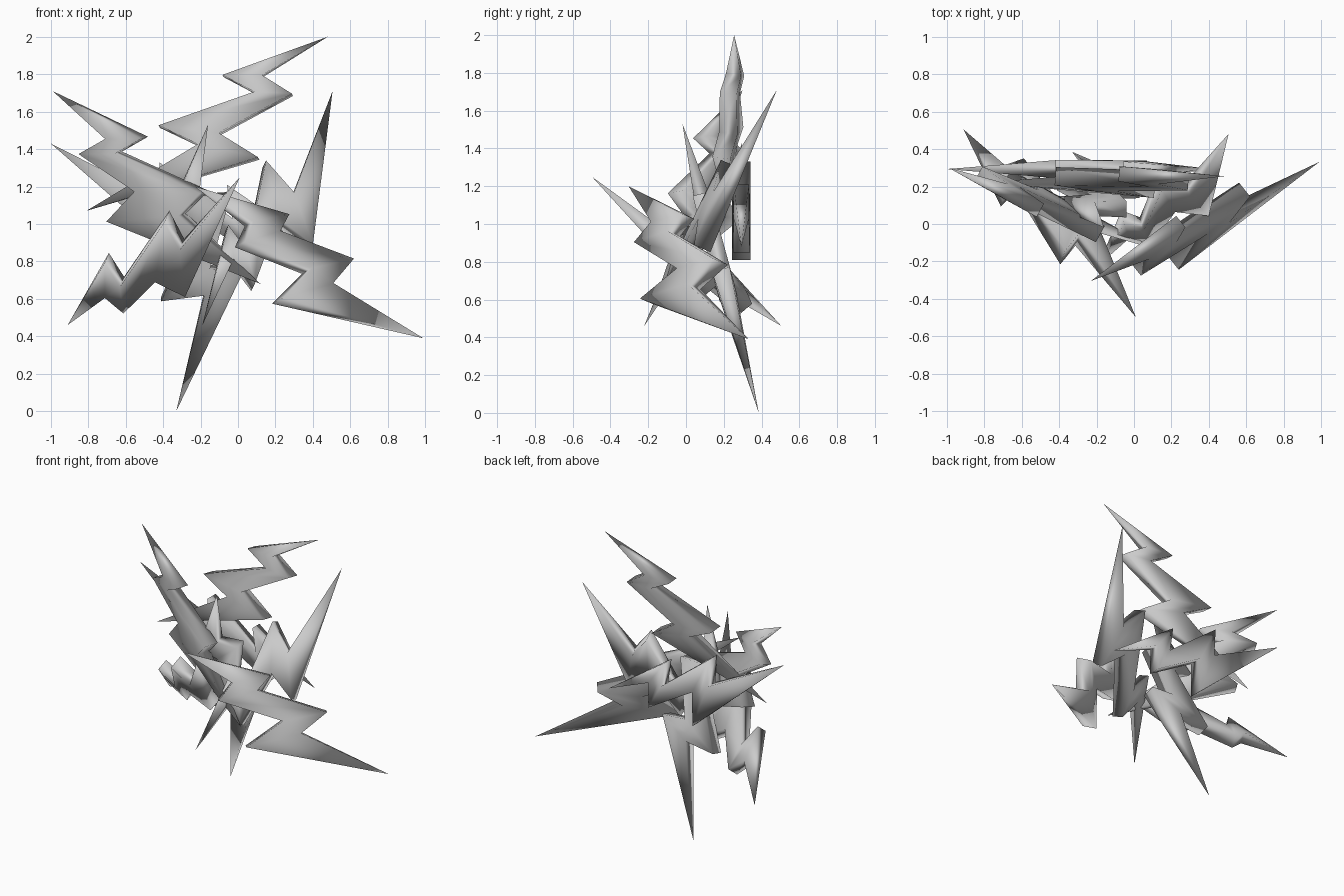
import bpy, bmesh
from mathutils import Vector

if "Cube" in bpy.data.objects:
    bpy.data.objects.remove(bpy.data.objects["Cube"])

TAPER = (.74, .82, .9, .88)   # thickness along a bolt


def bolt(name, tip, end, side_a, side_b, plane, half=0.055, taper=TAPER):
    """Zigzag double-pointed bolt: outline in front view (x, z) laid on y = c + a*x + b*z."""
    c, a, b = plane
    n = Vector((-a, 1, -b)).normalized()

    def on_plane(p):
        return Vector((p[0], c + a * p[0] + b * p[1], p[1]))

    bm = bmesh.new()
    t0, t1 = (bm.verts.new(on_plane(p)) for p in (tip, end))
    rings = []
    for p, q, k in zip(side_a, side_b, taper):
        p, q, h = on_plane(p), on_plane(q), n * half * k
        rings.append([bm.verts.new(v) for v in (p + h, q + h, q - h, p - h)])
    # body segments
    for r, s in zip(rings, rings[1:]):
        for i in range(4):
            j = (i + 1) % 4
            bm.faces.new((r[i], r[j], s[j], s[i]))
    # sharp points at both ends
    for t, r in ((t0, rings[0]), (t1, rings[-1])):
        for i in range(4):
            bm.faces.new((t, r[i], r[(i + 1) % 4]))
    bmesh.ops.recalc_face_normals(bm, faces=bm.faces)
    for f in bm.faces:
        f.smooth = True
    mesh = bpy.data.meshes.new(name)
    bm.to_mesh(mesh)
    bm.free()
    ob = bpy.data.objects.new(name, mesh)
    bpy.context.collection.objects.link(ob)


def through(p, a, b):
    """Plane with slopes a, b passing through point p."""
    return (p[1] - a * p[0] - b * p[2], a, b)


# tall bolt at the top
bolt("top_bolt", (.48, 2.0), (-.81, 1.07),
     [(-.08, 1.79), (.09, 1.70), (-.42, 1.52), (-.21, 1.42)],
     [(.13, 1.79), (.29, 1.69), (-.10, 1.48), (.11, 1.35)],
     through((.48, .255, 2.0), -.08, .15))

# bolt pointing to the upper left
bolt("upper_left_bolt", (-.99, 1.71), (.12, .68),
     [(-.50, 1.46), (-.64, 1.38), (-.18, 1.17), (-.30, 1.05)],
     [(-.69, 1.46), (-.83, 1.38), (-.53, 1.18), (-.68, 1.02)],
     through((-.99, .30, 1.71), -.55, -.17))

# upright bolt lying across the back
bolt("back_bolt", (.42, .88), (-1.0, 1.43),
     [(-.06, 1.21), (-.03, 1.03), (-.42, 1.33), (-.41, 1.13)],
     [(.07, 1.03), (.07, .85), (-.29, 1.06), (-.29, .81)],
     (.293, 0, 0))

# bolt from the rear lower left to the front
bolt("front_bolt", (-.91, .46), (.01, 1.25),
     [(-.70, .82), (-.62, .69), (-.38, 1.04), (-.30, .89)],
     [(-.70, .63), (-.60, .55), (-.43, .72), (-.27, .64)],
     through((-.91, .505, .46), -.36, -.85))

# bolt pointing to the upper right
bolt("upper_right_bolt", (-.19, .46), (.505, 1.71),
     [(-.06, .98), (.04, .84), (.14, 1.32), (.29, 1.15)],
     [(-.03, .80), (.08, .66), (.21, 1.01), (.39, .87)],
     through((.50, .48, 1.71), .22, .44))

# bolt pointing to the lower right
bolt("lower_right_bolt", (-.23, 1.20), (.99, .39),
     [(.25, 1.04), (.20, .95), (.59, .80), (.48, .67)],
     [(.06, 1.00), (.01, .89), (.37, .75), (.21, .59)],
     through((.61, .20, .80), .80, .42))

# bolt standing on the ground
bolt("standing_bolt", (-.16, 1.53), (-.33, 0.0),
     [(-.37, 1.05), (-.22, 1.02), (-.41, .60), (-.18, .63)],
     [(-.21, 1.15), (-.04, 1.16), (-.15, .77), (.03, .76)],
     through((-.33, .38, .02), 0, -.264))
